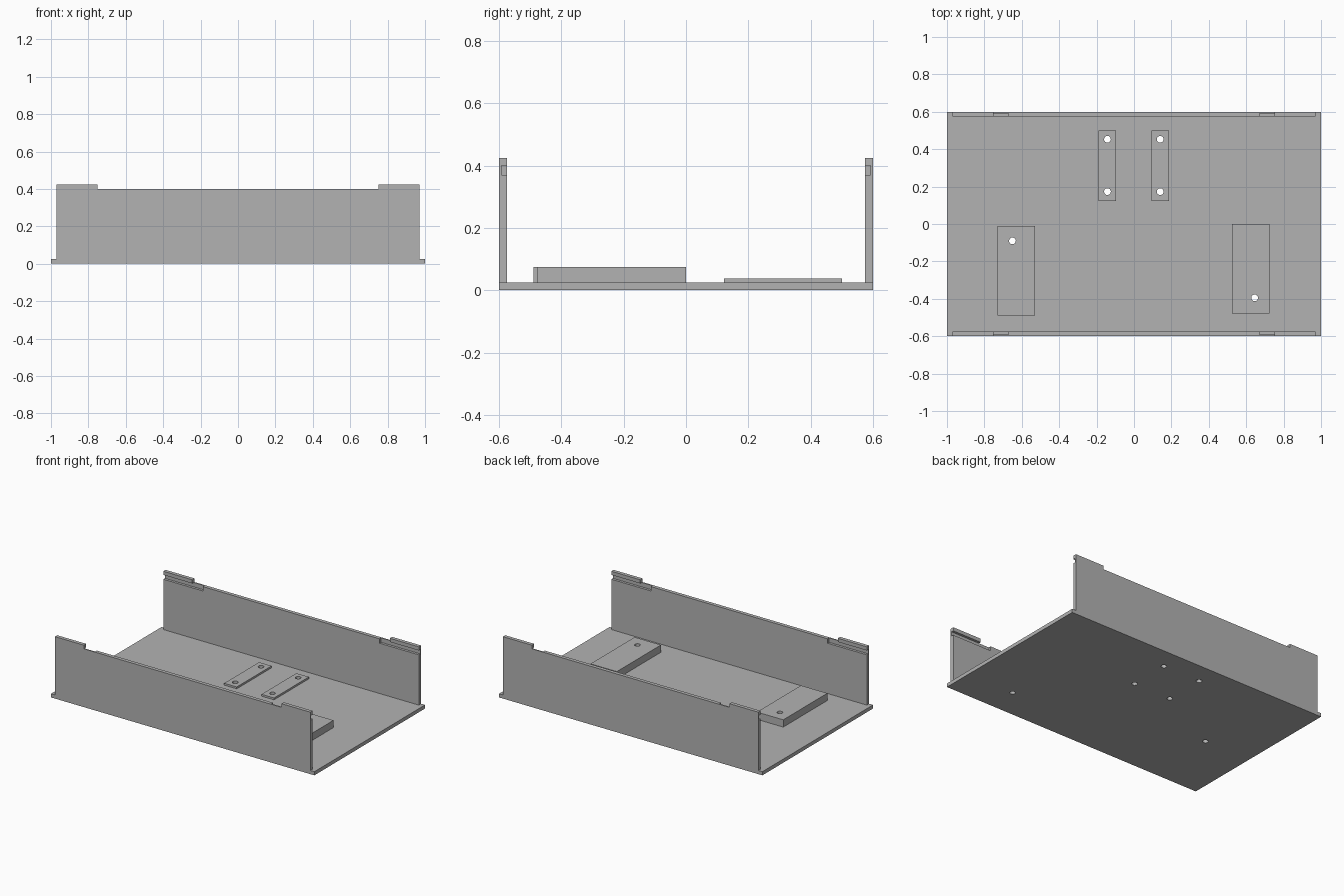
import bpy
import bmesh
from mathutils import Vector

# Remove the default cube
if "Cube" in bpy.data.objects:
    bpy.data.objects.remove(bpy.data.objects["Cube"], do_unlink=True)

# One plain grey for the whole tray
grey = bpy.data.materials.new("plain_grey")
grey.use_nodes = True
colour = (0.45, 0.45, 0.45, 1)
grey.diffuse_color = colour
grey.node_tree.nodes["Principled BSDF"].inputs["Base Color"].default_value = colour

FLOOR = 0.025
WALL_TOP, TAB_TOP = 0.4, 0.425
OUTER_Y, INNER_Y, SLOT_Y = 0.6, 0.575, 0.592
WALL_X, TAB_X, SLOT_X = 0.97, 0.75, 0.67


def finish(name, bm):
    bmesh.ops.recalc_face_normals(bm, faces=bm.faces[:])
    mesh = bpy.data.meshes.new(name)
    bm.to_mesh(mesh)
    bm.free()
    mesh.materials.append(grey)
    obj = bpy.data.objects.new(name, mesh)
    bpy.context.collection.objects.link(obj)
    return obj


def prism(name, outline, direction):
    """Extrude a flat outline along a direction."""
    bm = bmesh.new()
    face = bm.faces.new([bm.verts.new(p) for p in outline])
    result = bmesh.ops.extrude_face_region(bm, geom=[face])
    moved = [v for v in result["geom"] if isinstance(v, bmesh.types.BMVert)]
    bmesh.ops.translate(bm, verts=moved, vec=Vector(direction))
    # The starting face closes the prism
    if not face.is_valid:
        bmesh.ops.holes_fill(bm, edges=bm.edges[:])
    return finish(name, bm)


def box(name, x0, x1, y0, y1, z0, z1):
    corners = [(x0, y0, z0), (x1, y0, z0), (x1, y1, z0), (x0, y1, z0)]
    return prism(name, corners, (0, 0, z1 - z0))


def cut(obj, cutter):
    """Subtract the cutter, apply the result and discard the cutter."""
    cutter.hide_render = True
    mod = obj.modifiers.new("cut", "BOOLEAN")
    mod.operation = "DIFFERENCE"
    mod.solver = "EXACT"
    mod.object = cutter
    bpy.context.view_layer.objects.active = obj
    bpy.ops.object.modifier_apply(modifier=mod.name)
    bpy.data.objects.remove(cutter, do_unlink=True)


def drill(obj, x, y):
    bm = bmesh.new()
    bmesh.ops.create_cone(bm, cap_ends=True, segments=24, radius1=0.018,
                          radius2=0.018, depth=0.4)
    bmesh.ops.translate(bm, verts=bm.verts[:], vec=(x, y, 0))
    cut(obj, finish("hole_cutter", bm))


# Floor plate
floor = box("floor_plate", -1, 1, -OUTER_Y, OUTER_Y, 0, FLOOR)

# Side walls with raised corner tabs and a slot inside each tab
for side, name in ((-1, "front_wall"), (1, "back_wall")):
    half = [(WALL_X, FLOOR), (WALL_X, TAB_TOP), (TAB_X, TAB_TOP), (TAB_X, WALL_TOP)]
    outline = half + [(-x, z) for x, z in reversed(half)]
    wall = prism(name, [(x, side * INNER_Y, z) for x, z in outline],
                 (0, side * (OUTER_Y - INNER_Y), 0))
    slot = [(SLOT_X, 0.37), (1.1, 0.37), (1.1, WALL_TOP), (TAB_X, WALL_TOP),
            (TAB_X, 0.5), (SLOT_X, 0.5)]
    for end in (-1, 1):
        cut(wall, prism("slot_cutter", [(end * x, side * 0.5, z) for x, z in slot],
                        (0, side * (SLOT_Y - 0.5), 0)))

# Mounting pads and strips, each drilled through together with the floor
mounts = [
    ("right_mounting_pad", -0.73, -0.53, -0.49, -0.012, 0.075, [(-0.65, -0.09)]),
    ("left_mounting_pad", 0.525, 0.725, -0.478, 0.0, 0.075, [(0.645, -0.395)]),
    ("right_mounting_strip", -0.19, -0.095, 0.122, 0.5, 0.038,
     [(-0.142, 0.173), (-0.142, 0.453)]),
    ("left_mounting_strip", 0.093, 0.188, 0.122, 0.5, 0.038,
     [(0.14, 0.173), (0.14, 0.453)]),
]
for name, x0, x1, y0, y1, top, holes in mounts:
    mount = box(name, x0, x1, y0, y1, FLOOR, top)
    for x, y in holes:
        drill(mount, x, y)
        drill(floor, x, y)
